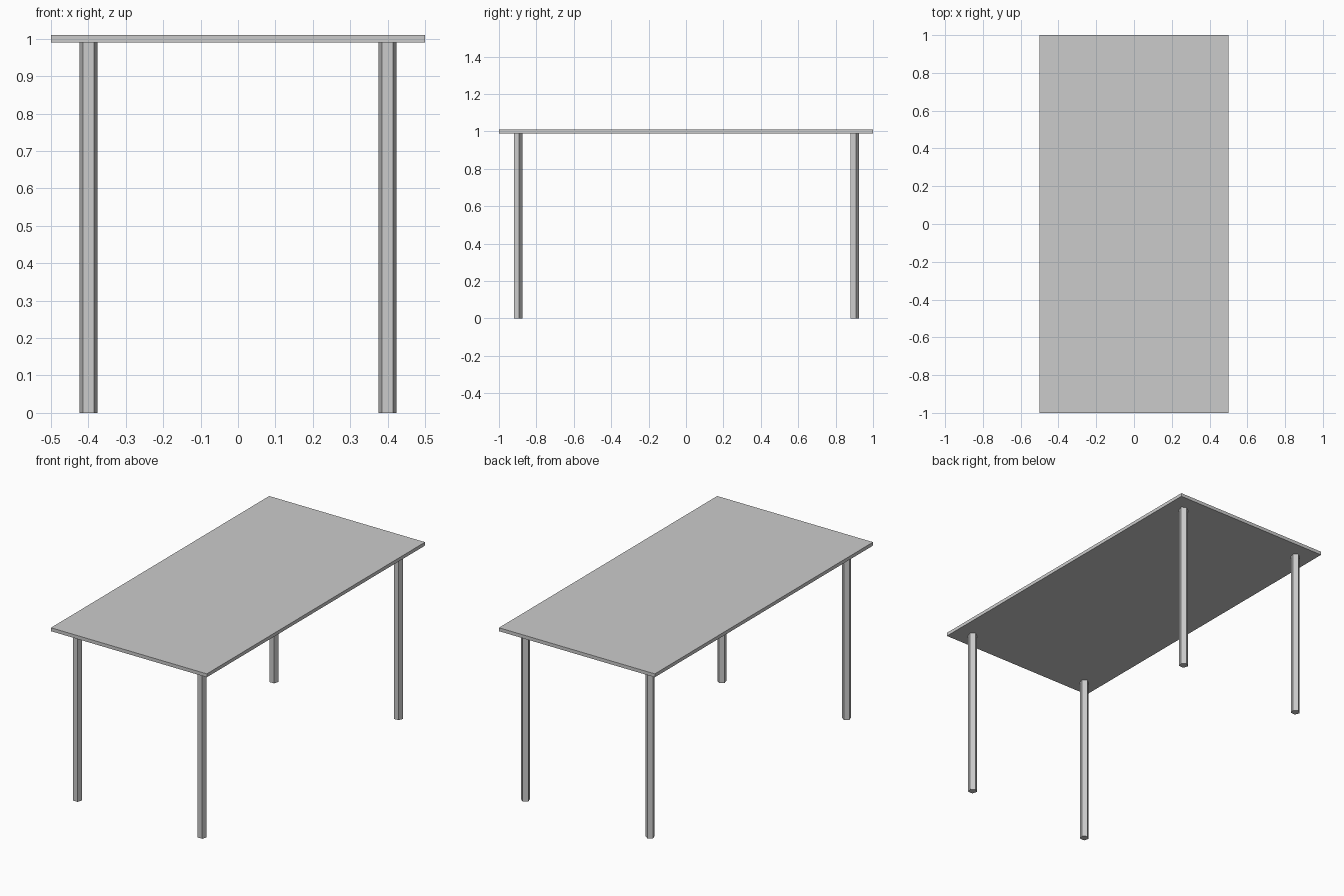
import bpy
import math

if "Cube" in bpy.data.objects:
    bpy.data.objects.remove(bpy.data.objects["Cube"])

# Thin rectangular table top
bpy.ops.mesh.primitive_cube_add(size=1, location=(0, 0, 1.0))
top = bpy.context.object
top.name = "table_top"
top.scale = (1.0, 2.0, 0.02)
bpy.ops.object.transform_apply(location=False, rotation=False, scale=True)


# Five-sided leg: flat side to the front, corner to the back
def add_leg(name, x, y):
    bpy.ops.mesh.primitive_cylinder_add(vertices=5, radius=0.025, depth=1.0,
                                        location=(x, y, 0.5))
    leg = bpy.context.object
    leg.name = name
    # Turn the corner that is furthest along +y exactly to the back
    corner = max(leg.data.vertices, key=lambda v: v.co.y).co
    leg.rotation_euler.z = math.pi / 2 - math.atan2(corner.y, corner.x)


for y, end in ((-0.9, "front"), (0.9, "back")):
    for x, side in ((-0.4, "left"), (0.4, "right")):
        add_leg(f"{end}_{side}_leg", x, y)
